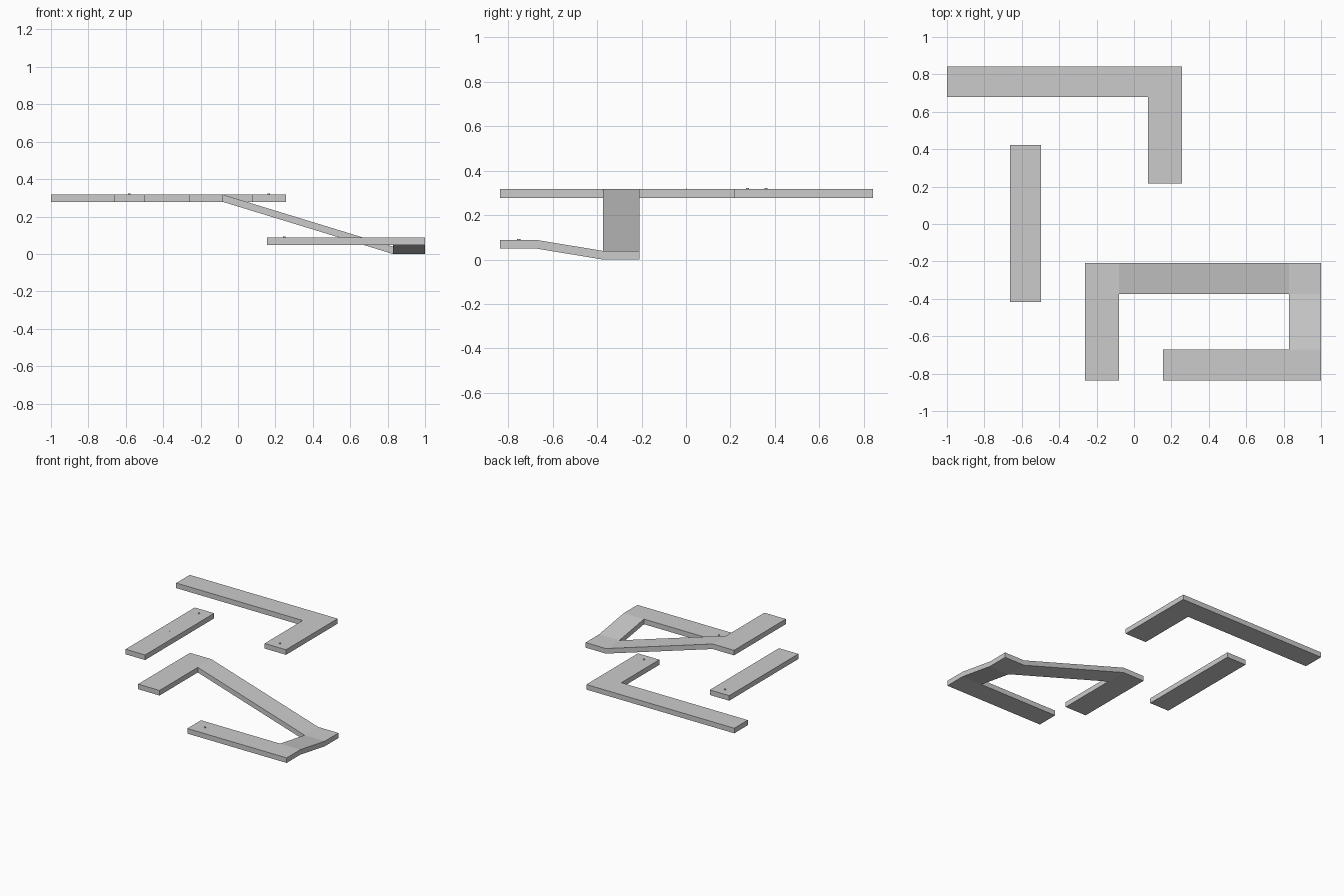
import bpy, bmesh

if "Cube" in bpy.data.objects:
    bpy.data.objects.remove(bpy.data.objects["Cube"])

T = 0.039                               # vertical thickness of every board
HIGH, LOW, MID = 0.317, 0.039, 0.088    # walking surface heights


def board(name, panels):
    """Join top panels (x0, x1, y0, y1, height function), then thicken straight down."""
    bm = bmesh.new()
    for x0, x1, y0, y1, h in panels:
        bm.faces.new([bm.verts.new((x, y, h(x, y)))
                      for x, y in ((x0, y0), (x1, y0), (x1, y1), (x0, y1))])
    bmesh.ops.remove_doubles(bm, verts=bm.verts[:], dist=0.0005)
    top = bm.faces[:]
    ext = bmesh.ops.extrude_face_region(bm, geom=top, use_keep_orig=True)
    new = [v for v in ext["geom"] if isinstance(v, bmesh.types.BMVert)]
    bmesh.ops.translate(bm, verts=new, vec=(0, 0, -T))
    bmesh.ops.recalc_face_normals(bm, faces=bm.faces[:])
    mesh = bpy.data.meshes.new(name)
    bm.to_mesh(mesh)
    bm.free()
    bpy.context.collection.objects.link(bpy.data.objects.new(name, mesh))


def flat(z):
    return lambda x, y: z


def ramp(axis, a, za, b, zb):
    return lambda *p: za + (zb - za) * (p[axis] - a) / (b - a)


# Straight board
board("straight_board", [(-0.663, -0.498, -0.417, 0.422, flat(HIGH))])

# L-shaped board
board("corner_board", [
    (-1.0, 0.075, 0.678, 0.842, flat(HIGH)),
    (0.075, 0.257, 0.678, 0.842, flat(HIGH)),
    (0.075, 0.257, 0.216, 0.678, flat(HIGH))])

# Winding board: high arm, long ramp down, low corner, short ramp up, middle arm
yb, yf, ye, ys = -0.209, -0.374, -0.672, -0.838
board("ramp_board", [
    (-0.262, -0.080, ys, yf, flat(HIGH)),
    (-0.262, -0.080, yf, yb, flat(HIGH)),
    (-0.080, 0.828, yf, yb, ramp(0, -0.080, HIGH, 0.828, LOW)),
    (0.828, 1.0, yf, yb, flat(LOW)),
    (0.828, 1.0, ye, yf, ramp(1, yf, LOW, ye, MID)),
    (0.828, 1.0, ys, ye, flat(MID)),
    (0.156, 0.828, ys, ye, flat(MID))])

# Small round pegs standing just proud of the boards
for i, (x, y, z, r, rise) in enumerate([
        (-0.582, 0.360, HIGH, 0.007, 0.005), (0.165, 0.277, HIGH, 0.007, 0.005),
        (0.248, -0.753, MID, 0.007, 0.005), (-0.582, 0.002, HIGH, 0.003, 0.002)]):
    bpy.ops.mesh.primitive_cylinder_add(vertices=12, radius=r, depth=0.01,
                                        location=(x, y, z + rise - 0.005))
    bpy.context.object.name = f"peg_{i + 1}"
